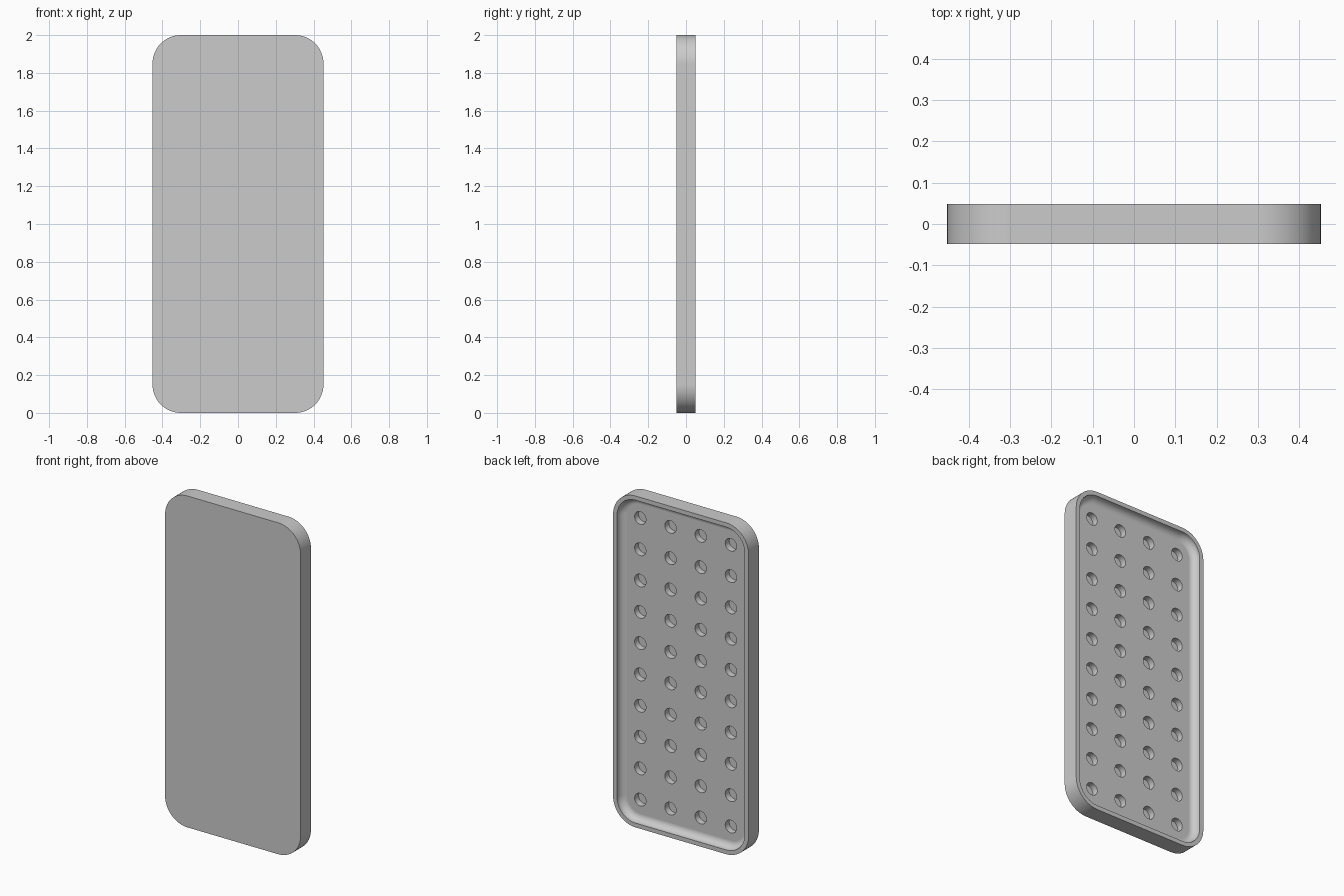
import bpy, bmesh, math
from mathutils import Matrix, Vector

HALF_W, HEIGHT, HALF_D = 0.4525, 2.0, 0.049
CORNER, RIM = 0.15, 0.026
FLOOR_Y, FILLET = 0.004, 0.04
HOLE_R, HOLE_DEPTH = 0.038, 0.038
COLUMNS, ROWS = 4, 10

cube = bpy.data.objects.get("Cube")
if cube:
    bpy.data.objects.remove(cube, do_unlink=True)

# Single grey material
grey = bpy.data.materials.new("mid_grey")
grey.use_nodes = True
grey.diffuse_color = (0.6, 0.6, 0.6, 1)
grey.node_tree.nodes["Principled BSDF"].inputs["Base Color"].default_value = (0.6, 0.6, 0.6, 1)


def rounded_loop(bm, inset, y, steps=14):
    """Ring of vertices following the rounded outline, moved inward by inset."""
    radius = CORNER - inset
    ring = []
    for corner, (sx, sz) in enumerate([(1, 1), (-1, 1), (-1, -1), (1, -1)]):
        cx = sx * (HALF_W - CORNER)
        cz = HEIGHT / 2 + sz * (HEIGHT / 2 - CORNER)
        for i in range(steps + 1):
            a = math.pi / 2 * (corner + i / steps)
            ring.append(bm.verts.new((cx + radius * math.cos(a), y, cz + radius * math.sin(a))))
    return ring


def bridge(bm, a, b):
    n = len(a)
    for i in range(n):
        j = (i + 1) % n
        bm.faces.new((a[i], a[j], b[j], b[i]))


def make_object(name, bm):
    bmesh.ops.recalc_face_normals(bm, faces=bm.faces)
    mesh = bpy.data.meshes.new(name)
    bm.to_mesh(mesh)
    bm.free()
    mesh.materials.append(grey)
    obj = bpy.data.objects.new(name, mesh)
    bpy.context.collection.objects.link(obj)
    return obj


# Tray: flat front, outer wall, rim, filleted recess in the back
bm = bmesh.new()
section = [(0, -HALF_D), (0, HALF_D), (RIM, HALF_D)]
for i in range(9):
    a = math.pi / 2 * i / 8
    section.append((RIM + FILLET * (1 - math.cos(a)), FLOOR_Y + FILLET * (1 - math.sin(a))))
rings = [rounded_loop(bm, inset, y) for inset, y in section]
for a, b in zip(rings, rings[1:]):
    bridge(bm, a, b)
bm.faces.new(rings[0])
bm.faces.new(rings[-1])
tray = make_object("tray_panel", bm)

# Cutter: grid of round pegs for the blind holes
bm = bmesh.new()
for col in range(COLUMNS):
    for row in range(ROWS):
        x = (HALF_W - CORNER) * (2 * col / (COLUMNS - 1) - 1)
        z = CORNER + (HEIGHT - 2 * CORNER) * row / (ROWS - 1)
        place = Matrix.Translation(Vector((x, FLOOR_Y, z))) @ Matrix.Rotation(math.pi / 2, 4, "X")
        bmesh.ops.create_cone(bm, cap_ends=True, segments=32, radius1=HOLE_R, radius2=HOLE_R,
                              depth=2 * HOLE_DEPTH, matrix=place)
cutter = make_object("hole_cutter", bm)
cutter.hide_render = True

# Cut the holes, then drop the cutter
cut = tray.modifiers.new("holes", "BOOLEAN")
cut.operation, cut.solver, cut.object = "DIFFERENCE", "EXACT", cutter
bpy.ops.object.select_all(action="DESELECT")
tray.select_set(True)
bpy.context.view_layer.objects.active = tray
bpy.ops.object.modifier_apply(modifier=cut.name)
bpy.data.objects.remove(cutter, do_unlink=True)

# Smooth curves with crisp edges and flat large faces
bpy.ops.object.shade_smooth_by_angle(angle=math.radians(30))
normals = tray.modifiers.new("flat_faces", "WEIGHTED_NORMAL")
normals.keep_sharp = True
